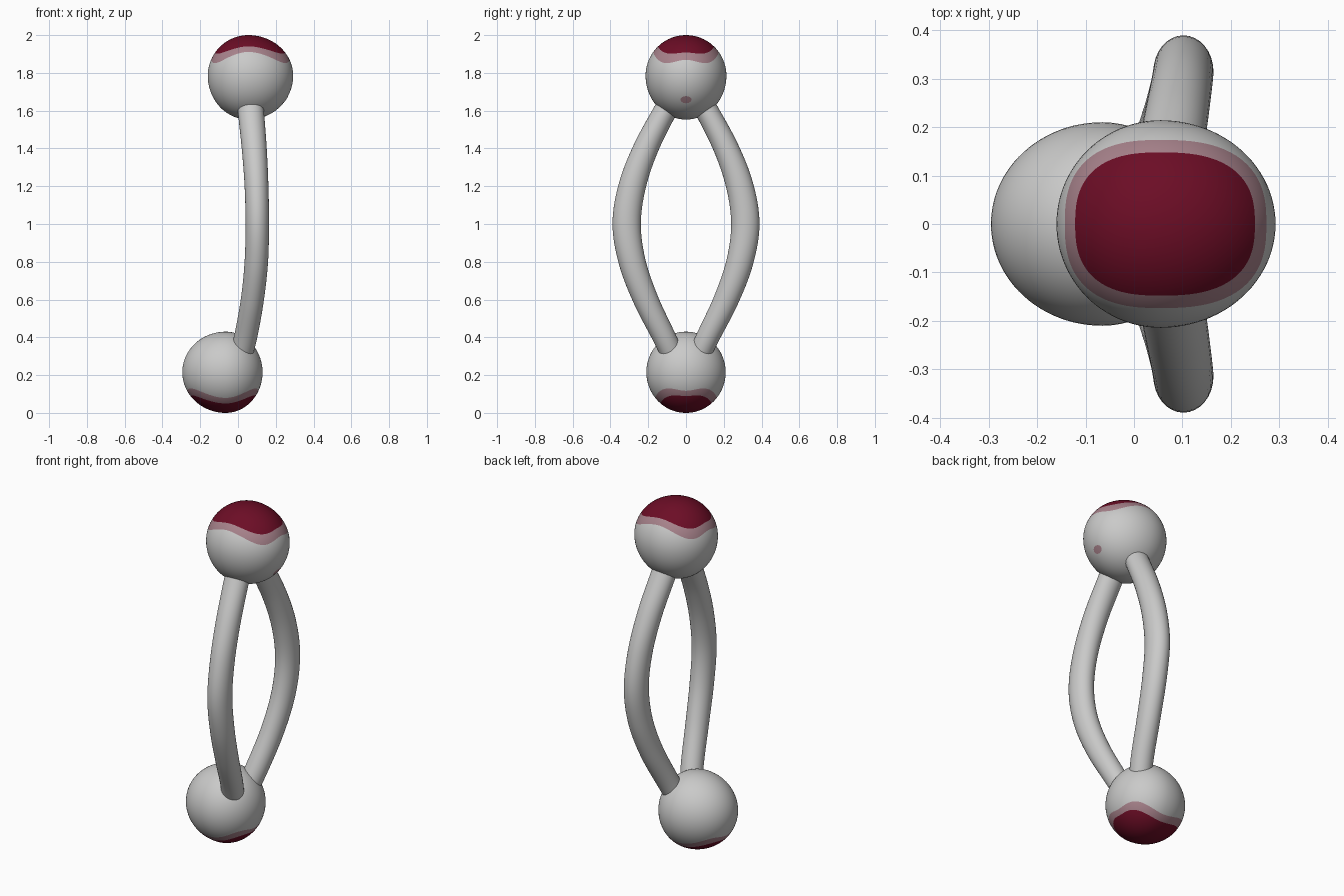
import bpy, bmesh, math
from mathutils import Vector

if "Cube" in bpy.data.objects:
    bpy.data.objects.remove(bpy.data.objects["Cube"])


def material(name, rgb):
    m = bpy.data.materials.new(name)
    m.diffuse_color = (*rgb, 1)
    m.use_nodes = True
    m.node_tree.nodes["Principled BSDF"].inputs["Base Color"].default_value = m.diffuse_color
    return m


GREY = material("light grey", (0.59, 0.59, 0.585))
MAROON = material("dark maroon", (0.15, 0.004, 0.019))
PINK = material("dusty pink", (0.39, 0.225, 0.26))


def finish(name, bm, mats):
    bmesh.ops.recalc_face_normals(bm, faces=bm.faces)
    for f in bm.faces:
        f.smooth = True
    me = bpy.data.meshes.new(name)
    bm.to_mesh(me)
    bm.free()
    for m in mats:
        me.materials.append(m)
    ob = bpy.data.objects.new(name, me)
    bpy.context.collection.objects.link(ob)
    return ob


def egg(center, left, right, ry, up, down):
    """Maps a unit direction onto an egg with separate radii per side."""
    def place(x, y, z):
        return Vector((center[0] + x * (right if x > 0 else left),
                       center[1] + y * ry,
                       center[2] + z * (up if z > 0 else down)))
    return place


def cap_angle(phi, fx, fy, p=2.6):
    """Polar angle of a rounded-rectangle cap edge at azimuth phi."""
    s = ((abs(math.cos(phi)) / fx) ** p + (abs(math.sin(phi)) / fy) ** p) ** (-1 / p)
    return math.asin(min(s, 0.97))


def ball(name, place, pole, dark, band, seg=96):
    """Ball whose rings follow the painted cap; pole = +1 top, -1 bottom."""
    n_dark, n_band, n_rest = 12, 3, 28
    bm = bmesh.new()
    tip = bm.verts.new(place(0, 0, pole))
    end = bm.verts.new(place(0, 0, -pole))
    rings = []
    for k in range(1, n_dark + n_band + n_rest):
        ring = []
        for i in range(seg):
            phi = 2 * math.pi * i / seg
            a, b = cap_angle(phi, *dark), cap_angle(phi, *band)
            if k <= n_dark:
                t = a * k / n_dark
            elif k <= n_dark + n_band:
                t = a + (b - a) * (k - n_dark) / n_band
            else:
                t = b + (math.pi - b) * (k - n_dark - n_band) / n_rest
            ring.append(bm.verts.new(place(math.sin(t) * math.cos(phi),
                                           math.sin(t) * math.sin(phi),
                                           pole * math.cos(t))))
        rings.append(ring)
    for i in range(seg):
        j = (i + 1) % seg
        bm.faces.new((tip, rings[0][i], rings[0][j])).material_index = 1
        bm.faces.new((end, rings[-1][j], rings[-1][i]))
        for k in range(len(rings) - 1):
            f = bm.faces.new((rings[k][i], rings[k + 1][i], rings[k + 1][j], rings[k][j]))
            f.material_index = 1 if k + 1 < n_dark else 2 if k + 1 < n_dark + n_band else 0
    return finish(name, bm, (GREY, MAROON, PINK))


# Two balls with painted caps
top_place = egg((0.055, 0, 1.785), 0.215, 0.237, 0.214, 0.215, 0.232)
bottom_place = egg((-0.065, 0, 0.215), 0.23, 0.195, 0.21, 0.215, 0.215)
ball("top_ball", top_place, 1, (0.82, 0.69), (0.92, 0.81))
ball("bottom_ball", bottom_place, -1, (0.81, 0.64), (0.89, 0.775))

# Small painted spot on the right side of the top ball
bm = bmesh.new()


def spot_point(y, z):
    uy, uz = y / 0.214, (z - 1.785) / 0.232
    return bm.verts.new(top_place(1.006 * math.sqrt(1 - uy * uy - uz * uz), uy, uz))


hub = spot_point(0, 1.658)
rim = [spot_point(0.03 * math.cos(a), 1.658 + 0.019 * math.sin(a))
       for a in (2 * math.pi * i / 12 for i in range(12))]
for i in range(12):
    bm.faces.new((hub, rim[i], rim[(i + 1) % 12]))
finish("side_spot", bm, (PINK,))

# Bowed rod: x, y, z, radius along x, radius across
PATH = [Vector(p) for p in (
    (0.00, 0.045, 0.25, 0.060, 0.060), (0.04, 0.115, 0.40, 0.061, 0.061),
    (0.076, 0.213, 0.60, 0.061, 0.066), (0.097, 0.285, 0.80, 0.062, 0.071),
    (0.102, 0.314, 1.00, 0.062, 0.075), (0.098, 0.285, 1.20, 0.063, 0.072),
    (0.086, 0.213, 1.40, 0.066, 0.066), (0.068, 0.110, 1.60, 0.069, 0.061),
    (0.058, 0.045, 1.72, 0.069, 0.060))]


def spline(points, steps=8):
    pts = [2 * points[0] - points[1]] + points + [2 * points[-1] - points[-2]]
    out = []
    for a, b, c, d in zip(pts, pts[1:], pts[2:], pts[3:]):
        for s in range(steps):
            t = s / steps
            out.append(0.5 * (2 * b + (c - a) * t + (2 * a - 5 * b + 4 * c - d) * t * t
                              + (3 * b - a - 3 * c + d) * t ** 3))
    return out + [points[-1]]


samples = spline(PATH)
bm = bmesh.new()
SIDES = 32
rings = []
for i, s in enumerate(samples):
    tangent = (samples[min(i + 1, len(samples) - 1)] - samples[max(i - 1, 0)])
    tangent = Vector(tangent[:3]).normalized()
    across = tangent.cross(Vector((1, 0, 0))).normalized()
    side = across.cross(tangent)
    rings.append([bm.verts.new(Vector(s[:3]) + side * s[3] * math.cos(a) + across * s[4] * math.sin(a))
                  for a in (2 * math.pi * k / SIDES for k in range(SIDES))])
for r, q in zip(rings, rings[1:]):
    for k in range(SIDES):
        bm.faces.new((r[k], r[(k + 1) % SIDES], q[(k + 1) % SIDES], q[k]))
bm.faces.new(rings[0])
bm.faces.new(rings[-1])
rod = finish("bowed_rods", bm, (GREY,))
mirror = rod.modifiers.new("mirror", 'MIRROR')
mirror.use_axis = (False, True, False)
mirror.use_mirror_merge = False
